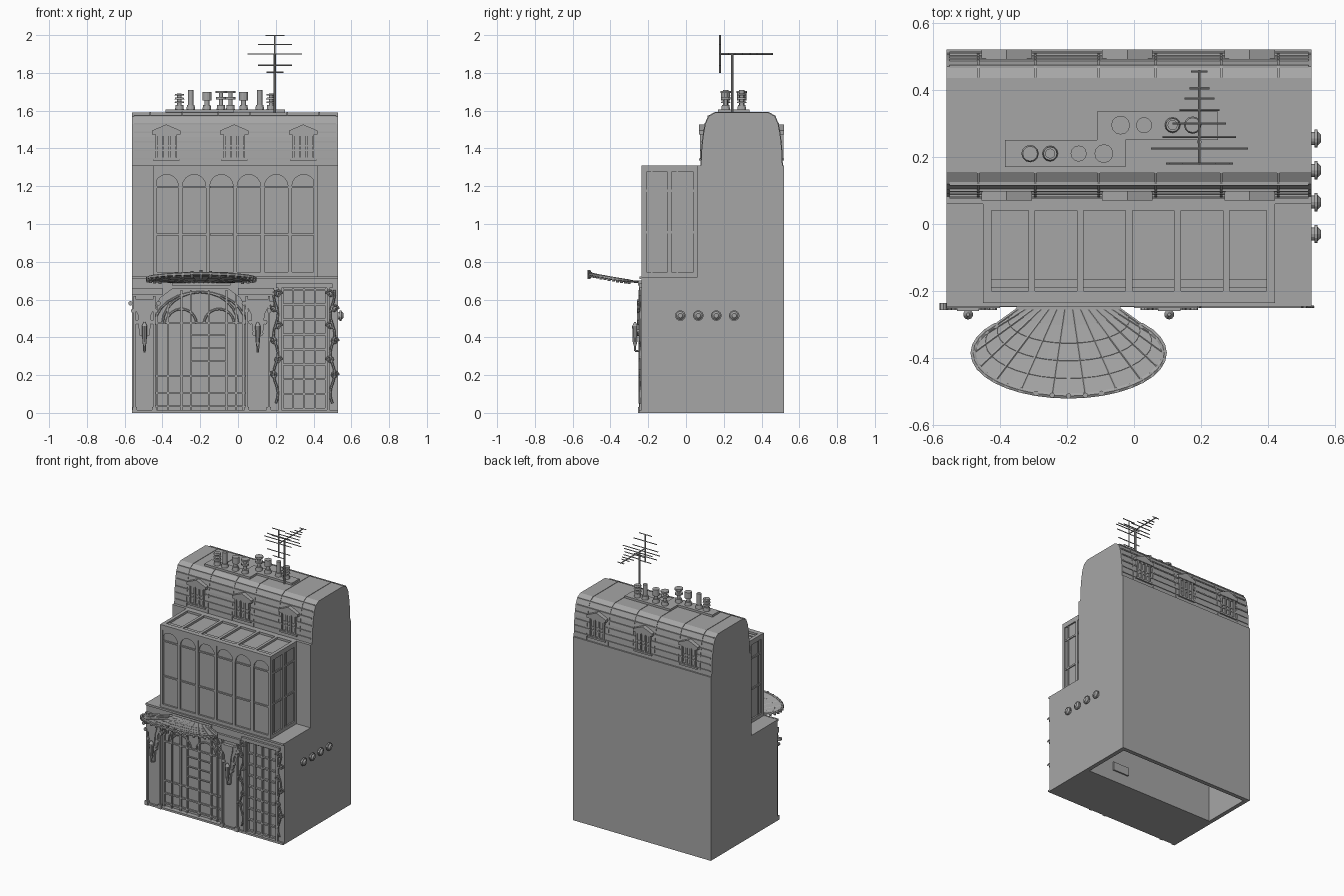
import bpy, bmesh, math
from mathutils import Vector, Matrix

if "Cube" in bpy.data.objects:
    bpy.data.objects.remove(bpy.data.objects["Cube"])

stone = bpy.data.materials.new("mid grey")
GREY = (0.38, 0.38, 0.38, 1)
stone.diffuse_color = GREY
stone.use_nodes = True
stone.node_tree.nodes["Principled BSDF"].inputs["Base Color"].default_value = GREY


def finish(name, bm, smooth=False):
    bmesh.ops.recalc_face_normals(bm, faces=bm.faces)
    for f in bm.faces:
        f.smooth = smooth
    me = bpy.data.meshes.new(name)
    bm.to_mesh(me)
    bm.free()
    me.materials.append(stone)
    ob = bpy.data.objects.new(name, me)
    bpy.context.collection.objects.link(ob)
    return ob


def box(bm, x0, x1, y0, y1, z0, z1):
    m = Matrix.Translation(((x0 + x1) / 2, (y0 + y1) / 2, (z0 + z1) / 2))
    bmesh.ops.create_cube(bm, size=1, matrix=m @ Matrix.Diagonal((x1 - x0, y1 - y0, z1 - z0, 1)))


def prism(bm, pts, axis, a, b):
    """Extrude a profile along x (points are y, z) or along y (points are x, z)."""
    put = (lambda p, d: (d, p[0], p[1])) if axis == "x" else (lambda p, d: (p[0], d, p[1]))
    lo = [bm.verts.new(put(p, a)) for p in pts]
    hi = [bm.verts.new(put(p, b)) for p in pts]
    bm.faces.new(lo)
    bm.faces.new(hi[::-1])
    for i in range(len(pts)):
        j = (i + 1) % len(pts)
        bm.faces.new((lo[i], lo[j], hi[j], hi[i]))


def rod(bm, a, b, r, r2=None, n=8):
    a, b = Vector(a), Vector(b)
    m = Matrix.Translation((a + b) / 2) @ (b - a).to_track_quat("Z", "Y").to_matrix().to_4x4()
    bmesh.ops.create_cone(bm, cap_ends=True, segments=n, radius1=r,
                          radius2=r if r2 is None else r2, depth=(b - a).length, matrix=m)


def path(bm, pts, r, n=6):
    for a, b in zip(pts, pts[1:]):
        rod(bm, a, b, r, n=n)


L, R, F, B = -0.56, 0.53, -0.235, 0.52      # body limits
MID = 0.295                                 # middle of the roof in y

# Body, hollow underneath, with door and window recesses
bm = bmesh.new()
prism(bm, [(F, 0), (F, .72), (.06, .72), (.06, 1.31), (B, 1.31), (B, 0)], "x", L, R)
body = finish("building_body", bm)
bm = bmesh.new()
box(bm, L + .03, R - .03, .14, B - .03, -.1, 1.25)
box(bm, .17, .30, .09, .15, .08, .14)
prism(bm, [(-.44, .012), (-.44, .56), (-.41, .61), (-.35, .655), (-.05, .655), (.01, .61),
           (.04, .56), (.04, .012)], "y", -.3, -.21)
box(bm, .23, .47, -.3, -.215, .012, .66)
cutter = finish("recess_cutter", bm)
cutter.hide_render = True
mod = body.modifiers.new("recesses", "BOOLEAN")
mod.operation, mod.solver, mod.object = "DIFFERENCE", "EXACT", cutter
bpy.context.view_layer.update()
cut = bpy.data.meshes.new_from_object(body.evaluated_get(bpy.context.evaluated_depsgraph_get()))
body.modifiers.clear()
body.data = cut
bpy.data.objects.remove(cutter)

# Mansard roof with raised seams
slope = [(.08, 1.31), (.083, 1.39), (.09, 1.46), (.102, 1.53), (.12, 1.57), (.155, 1.59)]


def outline(k=0.0):
    half = [(y - k, z + k * (z > 1.55)) for y, z in slope]
    return half + [(2 * MID - y, z) for y, z in reversed(half)]


bm = bmesh.new()
prism(bm, outline(), "x", L, R)
finish("mansard_roof", bm)
bm = bmesh.new()
dormers = (-.38, -.02, .345)
for c in dormers:
    for s in (-.085, .085):
        prism(bm, outline(.003), "x", c + s - .004, c + s + .004)
for y, z in ((.081, 1.345), (.083, 1.39), (.087, 1.435), (.094, 1.485), (.102, 1.53), (.12, 1.57)):
    for s in (1, -1):
        yy = MID + s * (y - MID)
        box(bm, L + .01, R - .01, yy - .005, yy + .005, z - .004, z + .004)
finish("roof_seams", bm)

# Dormer windows on both slopes
bm = bmesh.new()
for c in dormers:
    for s in (1, -1):
        def at(y):
            return MID + s * (y - MID)

        def dbox(x0, x1, y0, y1, z0, z1):
            box(bm, c + x0, c + x1, *sorted((at(y0), at(y1))), z0, z1)
        dbox(-.055, .055, .082, .15, 1.345, 1.48)
        for x in (-.058, -.022, .012, .046):
            dbox(x, x + .011, .073, .1, 1.345, 1.475)
        for z in (1.345, 1.41, 1.465):
            dbox(-.05, .05, .077, .1, z, z + .008)
        dbox(-.07, .07, .07, .1, 1.335, 1.347)
        prism(bm, [(c + x, z) for x, z in ((-.075, 1.475), (-.075, 1.495), (-.04, 1.51), (0, 1.527),
                   (.04, 1.51), (.075, 1.495), (.075, 1.475))], "y", at(.07), at(.145))
finish("dormer_windows", bm)

# Chimney slabs and pots
bm = bmesh.new()
box(bm, -.385, -.025, .17, .25, 1.58, 1.605)
box(bm, -.11, .25, .25, .335, 1.58, 1.605)
finish("chimney_slabs", bm)
bm = bmesh.new()
for y, pots in ((.21, ((-.31, 0), (-.25, 1), (-.165, 2), (-.09, 3))),
                (.295, ((-.04, 3), (.03, 2), (.115, 1), (.175, 0)))):
    for x, kind in pots:
        def ring(z0, z1, r, r2=None):
            rod(bm, (x, y, z0), (x, y, z1), r, r2, 12)
        ring(1.6, 1.63, .024, .02)
        if kind == 0:
            ring(1.62, 1.69, .012)
            for z in (1.64, 1.66, 1.68):
                ring(z, z + .009, .026, .022)
        elif kind == 1:
            ring(1.62, 1.71, .015)
        elif kind == 2:
            ring(1.62, 1.66, .013)
            ring(1.655, 1.70, .024)
        else:
            ring(1.62, 1.70, .01)
            ring(1.66, 1.672, .026)
            ring(1.693, 1.705, .028)
finish("chimney_pots", bm)

# Roof aerial
bm = bmesh.new()
ax, ay = .195, .18
rod(bm, (ax, .245, 1.59), (ax, .245, 1.9), .007)
rod(bm, (ax, ay, 1.9), (ax, .46, 1.9), .004)
rod(bm, (ax, ay, 1.8), (ax, ay, 2), .004)
for y, z, h in ((ay, 1.998, .05), (ay, 1.95, .09), (ay, 1.9, .1), (ay, 1.84, .09), (ay, 1.803, .045),
                (.225, 1.9, .145), (.26, 1.9, .11), (.3, 1.9, .08), (.34, 1.9, .06),
                (.375, 1.9, .045), (.405, 1.9, .03), (.455, 1.9, .025)):
    rod(bm, (ax - h, y, z), (ax + h, y, z), .0035, n=6)
finish("aerial", bm)

# Glazed bay: panes, posts, rails, arches and rafters
bm = bmesh.new()
box(bm, -.44, .41, -.222, .06, .72, 1.295)
finish("bay_glass", bm)
bm = bmesh.new()
step = .87 / 6
for z0, z1 in ((.72, .745), (1.275, 1.31)):
    box(bm, -.45, .42, F, -.2, z0, z1)
    for x in (-.45, .395):
        box(bm, x, x + .025, -.2, .06, z0, z1)
box(bm, -.45, .42, .04, .06, 1.28, 1.31)
box(bm, -.44, .41, -.19, -.165, 1.29, 1.302)
for i in range(7):
    x = -.45 + i * step
    x0, x1 = max(x - .01, -.45), min(x + .01, .42)
    box(bm, x0, x1, F, -.21, .72, 1.3)
    box(bm, x0, x1, F, .06, 1.285, 1.31)
for y0, y1 in ((F, -.215), (-.098, -.078), (.04, .06)):
    for x in (-.45, .4):
        box(bm, x, x + .02, y0, y1, .72, 1.3)
for x in (-.447, .405):
    for z in (.95, 1.17):
        box(bm, x, x + .012, -.22, .05, z, z + .012)
    for y in (-.185, -.05):
        box(bm, x, x + .012, y, y + .008, .74, 1.28)
for i in range(6):
    c = -.45 + (i + .5) * step
    arc = [(c + .062 * math.cos(t * math.pi / 8), 1.2 + .062 * math.sin(t * math.pi / 8)) for t in range(9)]
    spandrel = [(c + .064, 1.2), (c + .064, 1.28), (c - .064, 1.28), (c - .064, 1.2)]
    prism(bm, spandrel + arc[::-1], "y", -.231, -.215)
    box(bm, c - .062, c + .062, -.23, -.215, 1.19, 1.2)
    box(bm, c - .062, c + .062, -.23, -.215, .94, .95)
finish("bay_frame", bm)

# Shopfront: plinth, cornices, pilasters
bm = bmesh.new()
box(bm, L, R, -.248, F, 0, .014)
box(bm, L, R, -.246, F, .708, .722)
for x0, x1 in ((L, -.40), (.0, .19)):
    box(bm, x0, x1, -.25, F, .625, .66)
for x in (-.553, -.45, .04, .158):
    box(bm, x, x + .012, -.25, F, 0, .62)
    box(bm, x - .006, x + .018, -.254, F, 0, .03)
for x in (.215, .47):
    box(bm, x, x + .015, -.247, F, 0, .67)
box(bm, .2, .5, -.25, F, .66, .685)
finish("shopfront_trim", bm)

# Entrance glazing bars and fanlight
bm = bmesh.new()
for x in (-.43, -.37, -.30, -.25, -.155, -.06, -.01, .03):
    tall = -.31 < x < -.0
    box(bm, x - .005, x + .005, -.222, -.205, .012, .65 if tall else .58)
for z in (.03, .1, .19, .47):
    box(bm, -.44, .04, -.22, -.205, z, z + .01)
for z in (.27, .34, .41):
    box(bm, -.25, -.06, -.219, -.205, z, z + .007)
for c, r in ((-.2, .24), (-.2, .2), (-.3, .08), (-.1, .08)):
    path(bm, [(c + r * math.cos(k * math.pi / 12), -.215,
               .47 + min(r, .17) * math.sin(k * math.pi / 12)) for k in range(13)], .006)
finish("entrance_joinery", bm)

# Side window grid
bm = bmesh.new()
for i in range(5):
    x = .235 + i * .0575
    box(bm, x - .005, x + .005, -.233, -.21, .012, .66)
for i in range(9):
    z = .02 + i * .079
    box(bm, .23, .47, -.23, -.21, z - .005, z + .005)
finish("side_window_bars", bm)

# Carved capitals with hanging lamps
bm = bmesh.new()
for c in (-.495, .105):
    half = [(.06, .6), (.055, .56), (.035, .52), (.03, .44), (.012, .4), (.006, .32)]
    prism(bm, [(c + x, z) for x, z in half] + [(c - x, z) for x, z in half[::-1]], "y", -.252, F)
    prism(bm, [(c + x * .55, z) for x, z in half[:4]] + [(c - x * .55, z) for x, z in half[3::-1]],
          "y", -.259, F)
    for z0, z1, r, r2 in ((.355, .375, .006, .012), (.375, .46, .012, .015), (.46, .48, .015, .005)):
        rod(bm, (c, -.27, z0), (c, -.27, z1), r, r2, 10)
    path(bm, [(c, F, .325), (c, -.27, .328), (c, -.27, .36)], .005)
    for s in (-1, 1):
        for z in (.42, .48, .54, .58):
            rod(bm, (c + s * (z - .42) * .35 + s * .018, F, z), (c + s * (z - .42) * .35 + s * .018, -.256, z), .012)
finish("capitals_and_lamps", bm)

# Scrolling ironwork beside the side window
bm = bmesh.new()
for c, s in ((.2, 1), (.5, -1)):
    path(bm, [(c + s * .012 * math.sin(k * .9), -.246, .05 + k * .03) for k in range(21)], .006)
    for i, z in enumerate((.2, .28, .38, .46, .55, .63)):
        d = s if i % 2 else -s
        path(bm, [(c + d * (.012 + (.022 - k * .0016) * math.cos(k * .7)), -.247,
                   z + (.022 - k * .0016) * math.sin(k * .7)) for k in range(11)], .005)
finish("scroll_ironwork", bm)

# Shell canopy over the entrance
CX, NT, NS = -.195, 26, 5


def shell(t, s):
    a = t * math.radians(130)
    x = .145 * t * (1 - s) + .285 * math.sin(a) * s
    y = -.25 * (1 - s) + (-.385 - .128 * math.cos(a)) * s
    return Vector((CX + x, y, .693 + .045 * max(0, (-y - .25) / .27) ** 1.3))


bm = bmesh.new()
grid = [[bm.verts.new(shell(i / NT * 2 - 1, j / NS)) for j in range(NS + 1)] for i in range(NT + 1)]
for i in range(NT):
    for j in range(NS):
        bm.faces.new((grid[i][j], grid[i + 1][j], grid[i + 1][j + 1], grid[i][j + 1]))
canopy = finish("canopy_shell", bm)
thick = canopy.modifiers.new("thickness", "SOLIDIFY")
thick.thickness, thick.offset = .008, 0
bm = bmesh.new()
for i in range(0, NT + 1, 2):
    path(bm, [shell(i / NT * 2 - 1, j / NS) for j in range(NS + 1)], .006)
for s in (.4, .6, .8, 1):
    path(bm, [shell(i / NT * 2 - 1, s) for i in range(NT + 1)], .009 if s == 1 else .005)
for i in range(NT + 1):
    p = shell(i / NT * 2 - 1, 1)
    rise = .012 * max(0, 1 - abs(p.x - CX) / .12)
    rod(bm, p - Vector((0, 0, .016 + rise)), p + Vector((0, 0, .008 + rise)), .008)
box(bm, -.35, -.04, -.255, F, .675, .70)
finish("canopy_ribs", bm)

# Round vents on the side wall
bm = bmesh.new()
for y in (-.03, .065, .16, .255):
    for x0, x1, r, r2 in ((R - .01, R + .008, .02, .02), (R + .008, R + .018, .028, .028),
                          (R + .018, R + .028, .022, .012)):
        rod(bm, (x0, y, .515), (x1, y, .515), r, r2, 14)
finish("side_vents", bm)
